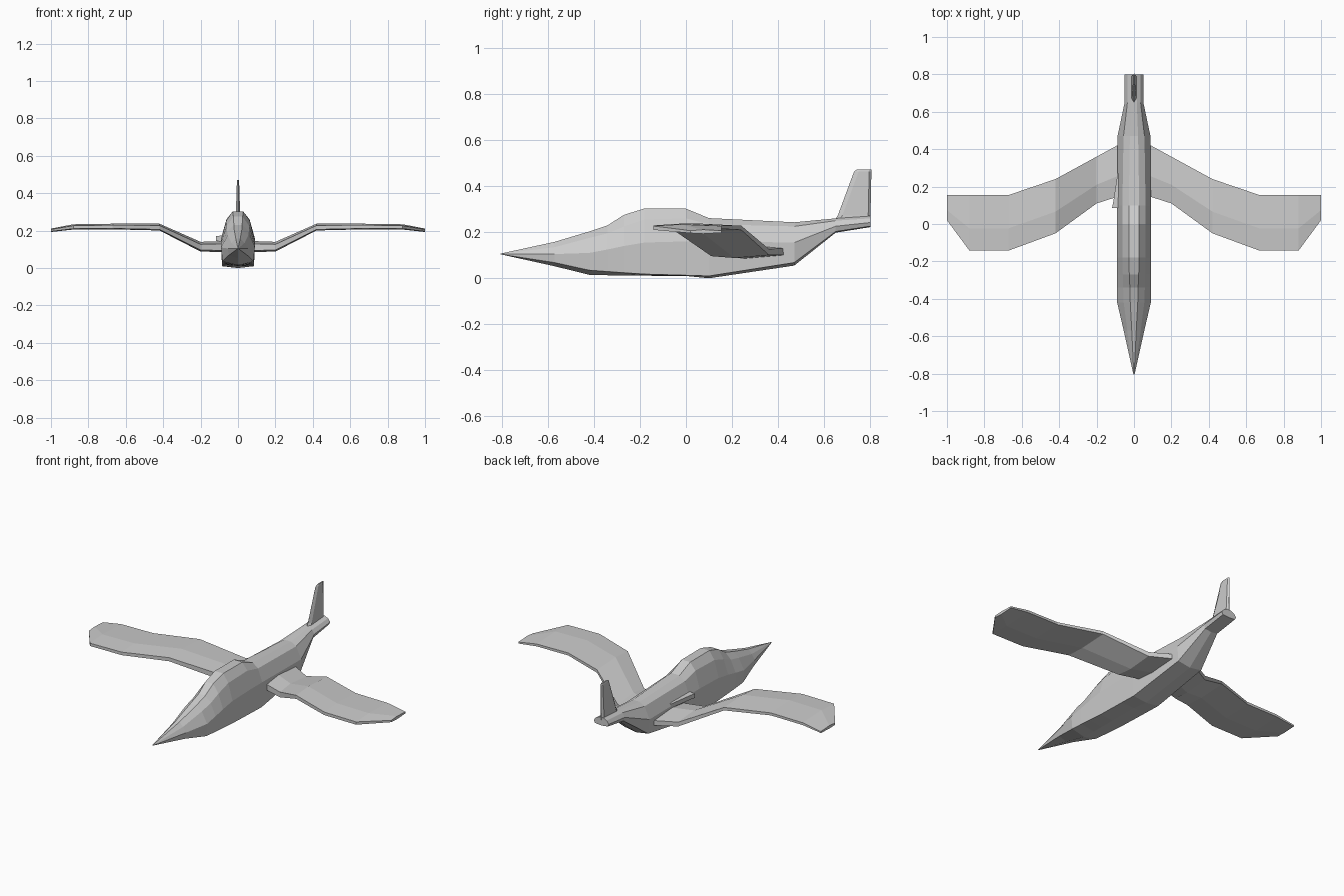
import bpy, bmesh


def loft(name, rings, mirror=False):
    """Skin a list of equal-length closed rings and cap the ends."""
    bm = bmesh.new()
    vs = [[bm.verts.new(p) for p in r] for r in rings]
    n = len(rings[0])
    for a, b in zip(vs, vs[1:]):
        for i in range(n):
            j = (i + 1) % n
            bm.faces.new((a[i], a[j], b[j], b[i]))
    bm.faces.new(vs[0])
    bm.faces.new(vs[-1])
    bmesh.ops.remove_doubles(bm, verts=bm.verts, dist=0.0005)
    bmesh.ops.recalc_face_normals(bm, faces=bm.faces)
    me = bpy.data.meshes.new(name)
    bm.to_mesh(me)
    bm.free()
    ob = bpy.data.objects.new(name, me)
    bpy.context.collection.objects.link(ob)
    if mirror:
        ob.modifiers.new("mirror", 'MIRROR').use_axis[0] = True
    return ob


# Fuselage: y, keel z, then half-width/z of chine, side, shoulder and spine
stations = [
    (-0.805, .104, .002, .104, .003, .105, .002, .106, .001, .107),
    (-0.57, .052, .050, .068, .055, .105, .036, .135, .012, .158),
    (-0.42, .015, .083, .035, .090, .110, .055, .175, .020, .203),
    (-0.34, .013, .085, .029, .090, .125, .058, .195, .022, .230),
    (-0.27, .012, .085, .024, .090, .140, .060, .225, .025, .275),
    (-0.18, .011, .085, .018, .090, .155, .062, .255, .028, .303),
    (0.00, .010, .086, .013, .090, .160, .062, .260, .028, .302),
    (0.10, .000, .086, .010, .090, .160, .062, .235, .028, .261),
    (0.47, .055, .080, .068, .088, .155, .056, .225, .022, .243),
    (0.65, .198, .042, .203, .050, .226, .035, .250, .015, .260),
    (0.80, .222, .042, .226, .050, .242, .035, .260, .015, .270),
]
rings = []
for y, keel, *p in stations:
    half = list(zip(p[0::2], p[1::2]))
    ring = [(0, y, keel)] + [(w, y, z) for w, z in half]
    ring += [(-w, y, z) for w, z in reversed(half)]
    rings.append(ring)
loft("fuselage", rings)

# Gull wings: x, leading y, trailing y, middle z, thickness
wing = [
    (0.03, .170, .450, .116, .060),
    (0.09, .145, .420, .115, .058),
    (0.20, .110, .360, .114, .052),
    (0.42, -.050, .240, .219, .036),
    (0.67, -.142, .155, .222, .030),
    (0.88, -.142, .155, .220, .028),
    (1.00, .020, .155, .202, .018),
]
rings = []
for x, le, te, z, t in wing:
    chord = te - le
    rings.append([(x, le, z - t * .35), (x, le, z + t * .25),
                  (x, le + chord * .4, z + t * .5), (x, te, z + t * .25),
                  (x, te, z - t * .25), (x, le + chord * .4, z - t * .5)])
loft("wings", rings, mirror=True)

# Tail fin: z, front y, back y, half thickness
fin = [(.250, .645, .800, .014), (.275, .660, .801, .012),
       (.464, .730, .805, .006), (.472, .742, .805, .004)]
loft("tail_fin", [[(0, f, z), (t, f + .02, z), (t, b - .01, z), (0, b, z),
                   (-t, b - .01, z), (-t, f + .02, z)] for z, f, b, t in fin])

# Small scoop on the left flank
loft("side_scoop", [
    [(-.08, y, .14), (-w, y, .145), (-w, y, .17), (-.08, y, .175)]
    for y, w in ((.085, .118), (.11, .112), (.27, .088))])
